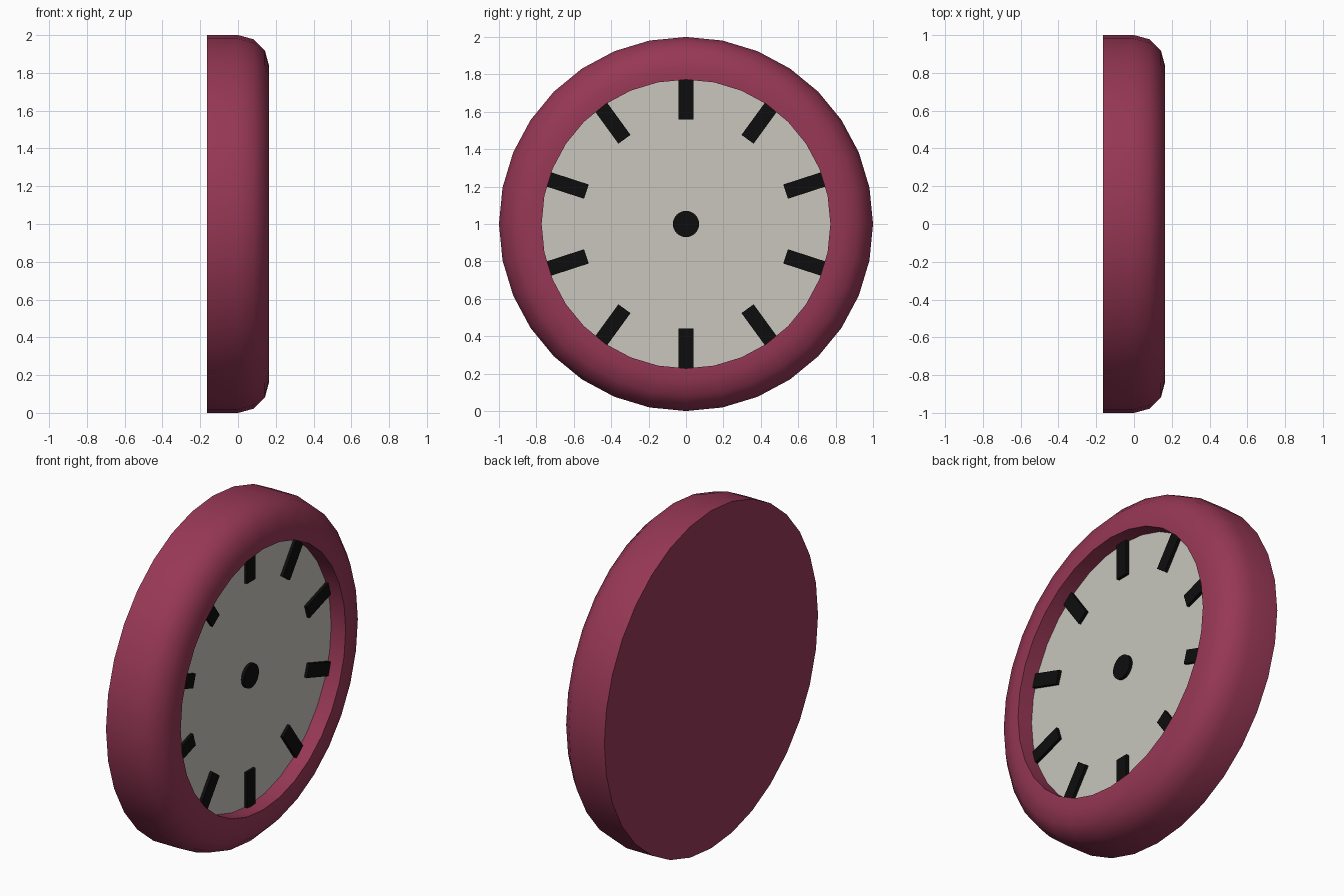
import bpy, bmesh, math
from mathutils import Matrix

if "Cube" in bpy.data.objects:
    bpy.data.objects.remove(bpy.data.objects["Cube"])

SEGS = 32
CENTRE_Z = 1.0
FACE_X = 0.07      # plane of the recessed dial
INNER_R = 0.772    # opening radius of the rim
RAISE = 0.018      # how far the marks stand proud of the dial


def material(name, rgb):
    m = bpy.data.materials.new(name)
    m.diffuse_color = (*rgb, 1)
    m.use_nodes = True
    m.node_tree.nodes["Principled BSDF"].inputs["Base Color"].default_value = m.diffuse_color
    return m


def finish(bm, name, mat):
    bmesh.ops.recalc_face_normals(bm, faces=bm.faces)
    me = bpy.data.meshes.new(name)
    bm.to_mesh(me)
    bm.free()
    me.materials.append(mat)
    ob = bpy.data.objects.new(name, me)
    ob.location.z = CENTRE_Z
    bpy.context.collection.objects.link(ob)
    return ob


def ring(bm, x, r):
    return [bm.verts.new((x, r * math.sin(a), r * math.cos(a)))
            for a in (2 * math.pi * i / SEGS for i in range(SEGS))]


def lathe(name, profile, mat, cap_start=False, cap_end=False):
    """Revolve (x, radius) points around the x axis."""
    bm = bmesh.new()
    rings = [ring(bm, x, r) for x, r in profile]
    for a, b in zip(rings, rings[1:]):
        for i in range(SEGS):
            j = (i + 1) % SEGS
            bm.faces.new((a[i], a[j], b[j], b[i]))
    if cap_start:
        bm.faces.new(rings[0])
    if cap_end:
        bm.faces.new(rings[-1])
    return finish(bm, name, mat)


red = material("casing_red", (0.31, 0.039, 0.093))
cream = material("dial_cream", (0.58, 0.565, 0.51))
black = material("mark_black", (0.004, 0.004, 0.004))

# Casing: flat back, rounded front edge, inner wall down to the dial
W = 0.165
profile = [(-W, 1.0)]
profile += [(W * math.sin(t), 1 - W + W * math.cos(t))
            for t in (math.radians(d) for d in (0, 30, 60, 90))]
profile += [(W, INNER_R), (FACE_X, INNER_R)]
casing = lathe("casing", profile, red, cap_start=True)
bpy.context.view_layer.objects.active = casing
casing.select_set(True)
bpy.ops.object.shade_smooth_by_angle(angle=math.radians(40))
casing.select_set(False)

# Dial plate closing the recess
bm = bmesh.new()
bm.faces.new(reversed(ring(bm, FACE_X, INNER_R)))
dial = finish(bm, "dial", cream)
if dial.data.polygons[0].normal.x < 0:
    dial.data.flip_normals()

# Central hub
lathe("hub", [(FACE_X, 0.07), (FACE_X + RAISE, 0.07)], black, cap_end=True)

# Ten raised hour marks
R0, R1, WIDTH = 0.56, 0.775, 0.08
for k in range(10):
    bm = bmesh.new()
    place = (Matrix.Rotation(k * math.tau / 10, 4, 'X')
             @ Matrix.Translation((FACE_X + RAISE / 2, 0, (R0 + R1) / 2))
             @ Matrix.Diagonal((RAISE, WIDTH, R1 - R0, 1)))
    bmesh.ops.create_cube(bm, size=1, matrix=place)
    finish(bm, f"hour_mark_{k + 1}", black)
